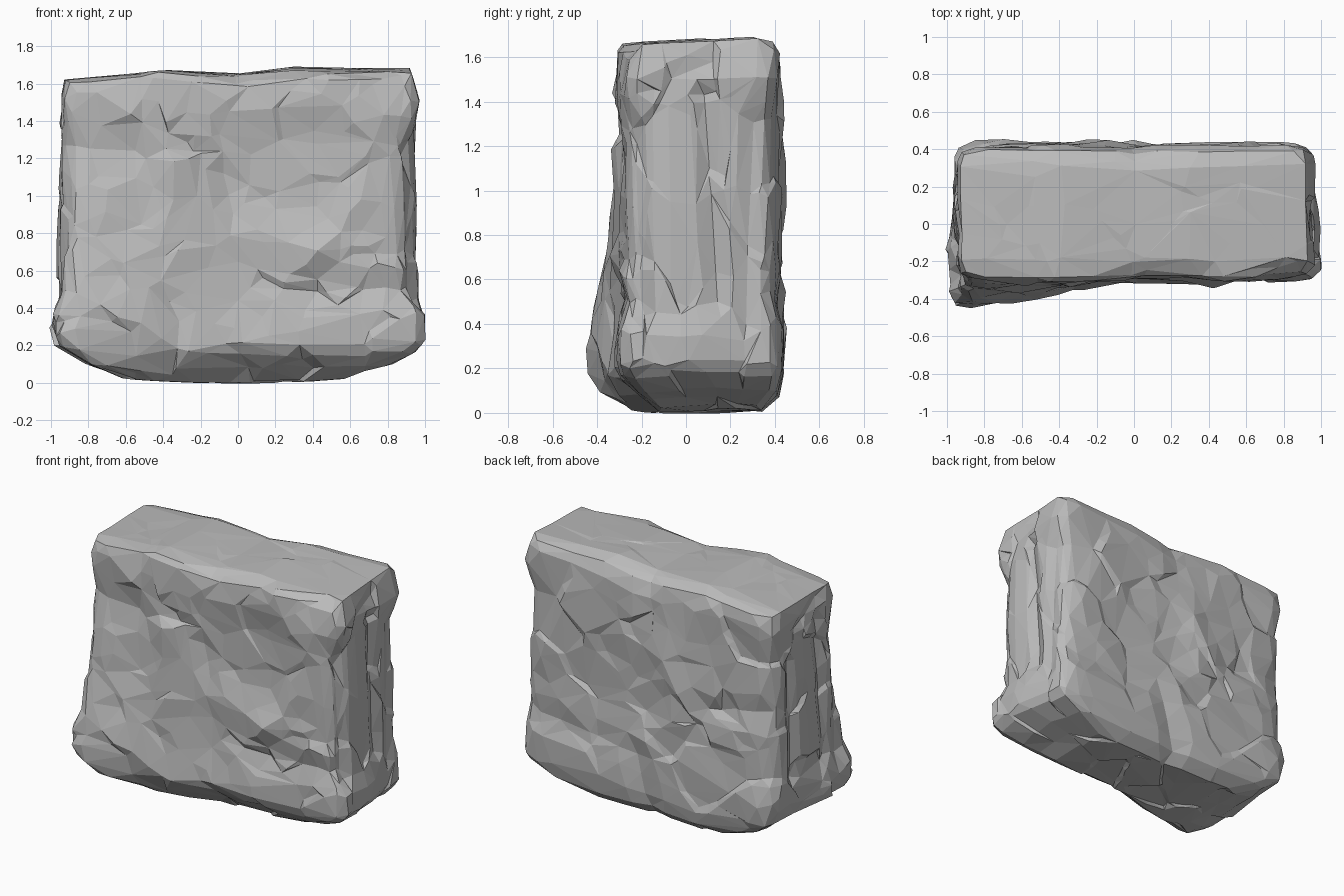
import bpy
import bmesh
import random
from mathutils import Vector, kdtree

random.seed(12)
if "Cube" in bpy.data.objects:
    bpy.data.objects.remove(bpy.data.objects["Cube"], do_unlink=True)


def clamp(v, lo=0.0, hi=1.0):
    return max(lo, min(hi, v))


def along(profile, t):
    """Piecewise linear value of a profile at t."""
    for (t0, v0), (t1, v1) in zip(profile, profile[1:]):
        if t <= t1:
            return v0 + (v1 - v0) * clamp((t - t0) / (t1 - t0))
    return profile[-1][1]


# Outline of the block by height: both ends, both halves of the front, the back
END_RIGHT = [(.03, .58), (.1, .8), (.16, .91), (.22, .955), (.45, .95),
             (1.35, .94), (1.5, .965), (1.6, .94), (1.7, .91)]
END_LEFT = [(.03, .62), (.1, .8), (.2, .93), (.3, .955), (.5, .955),
            (1.2, .945), (1.52, .945), (1.7, .91)]
FRONT_HEAVY = [(.03, .36), (.1, .44), (.3, .455), (.6, .415), (.8, .385), (1, .355),
               (1.25, .3), (1.45, .31), (1.7, .3)]
FRONT_THIN = [(.03, .12), (.1, .21), (.17, .285), (.22, .305), (.4, .29), (.6, .28),
              (1.25, .285), (1.45, .305), (1.7, .3)]
BACK = [(.03, .34), (.1, .415), (.2, .435), (.6, .425), (1.4, .42), (1.7, .42)]
# Squareness of the upright corners, and the swelling at the foot of the ends
CORNER = [(0, 12), (.35, 15), (.5, 8), (1.3, 7), (1.5, 12)]
SWELL = [(.08, 0), (.2, .045), (.35, .045), (.46, 0)]
# Height of the top, and of the broken edges where front and back meet it
TOP = [(-.93, 1.62), (-.4, 1.67), (0, 1.65), (.3, 1.68), (.9, 1.67)]
FRONT_EDGE = [(-.9, 1.53), (-.4, 1.64), (-.2, 1.59), (0, 1.47), (.3, 1.52), (.47, 1.63), (.6, 1.58), (.85, 1.38)]
BACK_EDGE = [(-.93, 1.53), (-.4, 1.57), (0, 1.5), (.4, 1.58), (.9, 1.63)]

# Creases and ridges: start, end, width, height
FRONT_STROKES = [
    (-.55, 1.45, -.35, 1.15, .16, .02), (-.35, 1.15, -.38, .85, .14, .02),
    (-.08, 1.12, -.03, .87, .10, -.025), (0, .85, .42, .7, .16, .025),
    (.42, .7, .85, .6, .14, .02), (.42, .7, .2, .4, .12, .02),
    (.65, 1.02, .5, .75, .12, .02), (.05, .25, .9, .42, .14, .02),
    (-.95, .5, -.42, .29, .14, .01), (-.8, .75, -.4, .87, .12, -.02),
    (-.33, .3, -.37, .5, .10, -.025), (.3, .52, .9, .5, .11, -.02),
]
BACK_STROKES = [
    (-.05, 1.3, -.3, .85, .14, .02), (-.3, .85, .1, .45, .14, .02),
    (-.3, .85, -.85, .95, .13, -.03), (-.05, 1.3, 0, 1.6, .12, -.02),
    (.1, .45, .8, .5, .12, -.025), (-.3, .45, -.8, .3, .14, .015),
    (.6, 1.35, .8, .9, .14, .015), (.1, .45, 0, .1, .12, -.03),
]
END_STROKES = [
    (-.22, 1.25, -.2, .45, .06, -.035), (.08, 1.45, .14, .5, .07, -.035),
    (.3, 1.3, .27, .4, .07, -.025), (-.08, 1.35, -.06, .5, .09, .01),
    (-.15, 1.45, .1, 1.58, .07, -.025),
]
# Hollows: centre, radius, depth
FRONT_DISHES = [(.28, 1.15, .42, .03), (-.6, 1.1, .3, .015), (-.1, .55, .25, .01)]
BACK_DISHES = [(.25, .85, .42, .03), (-.6, 1.25, .3, .015)]


def relief(u, z, strokes, dishes=()):
    """Outward offset of a face from its creases and hollows."""
    p, total = Vector((u, z)), 0.0
    for x0, z0, x1, z1, width, height in strokes:
        a, d = Vector((x0, z0)), Vector((x1 - x0, z1 - z0))
        near = a + d * clamp((p - a).dot(d) / d.length_squared)
        total += height * clamp(1 - (p - near).length / width)
    for x, zc, radius, depth in dishes:
        total -= depth * clamp(2 * (1 - (p - Vector((x, zc))).length / radius))
    return total


# Random tilted planes that chip the surface into facets
chips = []
tree = kdtree.KDTree(200)
for i in range(200):
    c = Vector((random.uniform(-1, 1), random.uniform(-.45, .45), random.uniform(0, 1.7)))
    tilt = Vector([random.uniform(-.08, .08) for k in range(3)])
    chips.append((c, tilt, random.uniform(-.005, .004)))
    tree.insert(c, i)
tree.balance()


def shape(co):
    """Move a point of the unit block onto the stone."""
    a, b, c = co
    t = (c + 1) / 2
    big = max(abs(a), abs(b))
    if big > 0:
        e = along(CORNER, t * 1.65)
        s = big / (abs(a) ** e + abs(b) ** e) ** (1 / e)
        a, b = a * s, b * s
    # Top, rolling down a little towards its broken edges
    top = along(TOP, a * .93) + .015 * b * t * clamp(a + .5)
    edge = along(FRONT_EDGE if b < 0 else BACK_EDGE, a * .93)
    top -= .35 * (top - edge) * clamp((abs(b) - .7) / .3) ** 2
    z = .03 + t * (top - .03)
    x = a * along(END_RIGHT if a > 0 else END_LEFT, z)
    x += a ** 5 * along(SWELL, z) * clamp(.7 - 1.2 * b)
    heavy = clamp(-x / .88)
    front = heavy * along(FRONT_HEAVY, z) + (1 - heavy) * along(FRONT_THIN, z)
    front += relief(x, z, FRONT_STROKES, FRONT_DISHES)
    edge = along(FRONT_EDGE, x)
    front -= .04 * clamp((z - edge) / (1.68 - edge))
    back = along(BACK, z) + relief(x, z, BACK_STROKES, BACK_DISHES)
    edge = along(BACK_EDGE, x)
    back -= .05 * clamp((z - edge) / (1.7 - edge))
    y = -front + (b + 1) / 2 * (front + back)
    x += a ** 7 * relief(y if a > 0 else -y, z, END_STROKES)
    # Belly of the underside
    z -= .025 * (1 - a * a) * (1 - t) ** 4
    p = Vector((x, y, z))
    n = Vector((a ** 7, b ** 7, c ** 7)).normalized()
    centre, tilt, lift = chips[tree.find(p)[1]]
    strength = .4 if c > .99 else 1.0
    return p + n * clamp(lift + tilt.dot(p - centre), -.016, .008) * strength


bm = bmesh.new()
bmesh.ops.create_cube(bm, size=2)
bmesh.ops.subdivide_edges(bm, edges=bm.edges[:], cuts=47, use_grid_fill=True)
for v in bm.verts:
    v.co = shape(v.co)
bmesh.ops.triangulate(bm, faces=bm.faces[:])
bmesh.ops.recalc_face_normals(bm, faces=bm.faces[:])

mesh = bpy.data.meshes.new("rock_block")
bm.to_mesh(mesh)
bm.free()
rock = bpy.data.objects.new("rock_block", mesh)
bpy.context.collection.objects.link(rock)

# Reduce to broad flat facets
facets = rock.modifiers.new("facets", "DECIMATE")
facets.ratio = .06

stone = bpy.data.materials.new("stone_grey")
stone.use_nodes = True
stone.diffuse_color = (.5, .5, .5, 1)
bsdf = next(n for n in stone.node_tree.nodes if n.type == "BSDF_PRINCIPLED")
bsdf.inputs["Base Color"].default_value = (.5, .5, .5, 1)
bsdf.inputs["Roughness"].default_value = .9
mesh.materials.append(stone)
